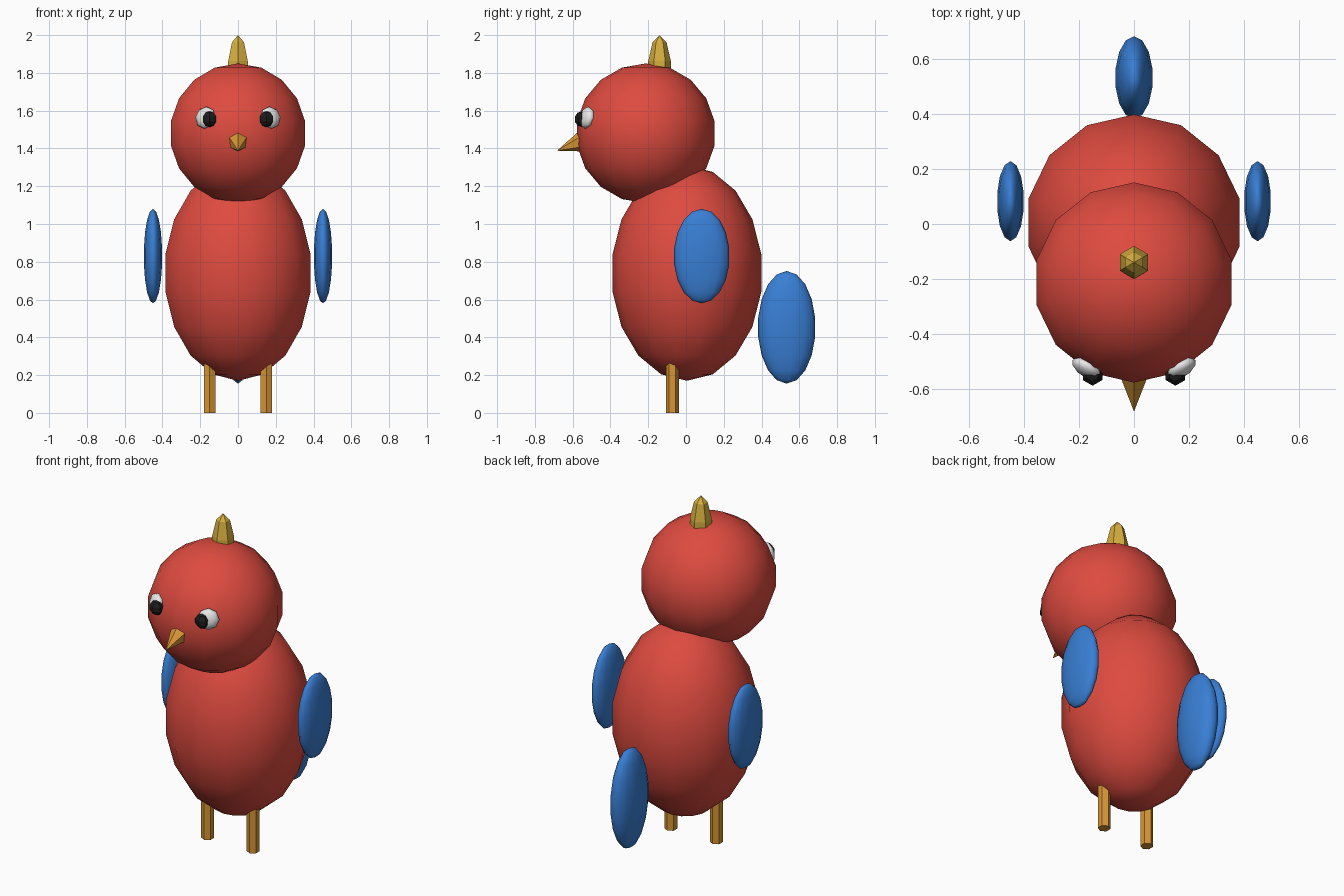
import bpy
import bmesh
from mathutils import Vector, Matrix

cube = bpy.data.objects.get("Cube")
if cube:
    bpy.data.objects.remove(cube, do_unlink=True)


def material(name, rgb):
    mat = bpy.data.materials.new(name)
    mat.use_nodes = True
    color = (*rgb, 1)
    mat.diffuse_color = color
    bsdf = mat.node_tree.nodes["Principled BSDF"]
    bsdf.inputs["Base Color"].default_value = color
    bsdf.inputs["Roughness"].default_value = 0.7
    return mat


RED = material("red", (0.73, 0.07, 0.05))
BLUE = material("blue", (0.04, 0.21, 0.66))
ORANGE = material("orange", (0.68, 0.30, 0.035))
YELLOW = material("yellow", (0.68, 0.43, 0.05))
WHITE = material("white", (0.82, 0.82, 0.82))
BLACK = material("black", (0.012, 0.012, 0.012))


def finish(bm, name, mat, smooth):
    mesh = bpy.data.meshes.new(name)
    for face in bm.faces:
        face.smooth = smooth
    bm.to_mesh(mesh)
    bm.free()
    mesh.materials.append(mat)
    obj = bpy.data.objects.new(name, mesh)
    bpy.context.collection.objects.link(obj)
    return obj


def aim(direction):
    # Local z follows the direction, local y stays upward
    return Vector(direction).to_track_quat("Z", "Y").to_matrix().to_4x4()


def ellipsoid(name, mat, center, radii, segments=14, rings=9, facing=None, smooth=True):
    bm = bmesh.new()
    matrix = Matrix.Translation(center)
    if facing:
        matrix = matrix @ aim(facing)
    matrix = matrix @ Matrix.Diagonal((*radii, 1))
    bmesh.ops.create_uvsphere(bm, u_segments=segments, v_segments=rings, radius=1, matrix=matrix)
    return finish(bm, name, mat, smooth)


def hex_cone(name, mat, start, end, r1, r2):
    bm = bmesh.new()
    start, end = Vector(start), Vector(end)
    axis = end - start
    bmesh.ops.create_cone(bm, cap_ends=True, segments=6, radius1=r1, radius2=r2,
                          depth=axis.length,
                          matrix=Matrix.Translation((start + end) / 2) @ aim(axis))
    bmesh.ops.remove_doubles(bm, verts=bm.verts, dist=0.0001)
    return finish(bm, name, mat, False)


# Body, head and tail
ellipsoid("body", RED, (0, 0.005, 0.74), (0.4, 0.4, 0.57))
ellipsoid("head", RED, (0, -0.213, 1.48), (0.37, 0.37, 0.37))
ellipsoid("tail", BLUE, (0, 0.533, 0.453), (0.07, 0.153, 0.298))

# Crest and beak
ellipsoid("crest", YELLOW, (0, -0.14, 1.8), (0.063, 0.063, 0.2), 6, 5, smooth=False)
hex_cone("beak", ORANGE, (0, -0.54, 1.44), (0, -0.683, 1.388), 0.06, 0)

# Paired parts
for side, s in (("left", 1), ("right", -1)):
    ellipsoid(side + "_wing", BLUE, (s * 0.45, 0.083, 0.83), (0.05, 0.148, 0.25))
    hex_cone(side + "_leg", ORANGE, (s * 0.15, -0.072, 0), (s * 0.15, -0.072, 0.28), 0.035, 0.035)
    ellipsoid(side + "_eye", WHITE, (s * 0.172, -0.525, 1.563), (0.06, 0.06, 0.03),
              8, 6, facing=(s * 0.47, -0.85, 0.2))
    ellipsoid(side + "_pupil", BLACK, (s * 0.151, -0.548, 1.555), (0.043, 0.043, 0.043),
              6, 5, smooth=False)
